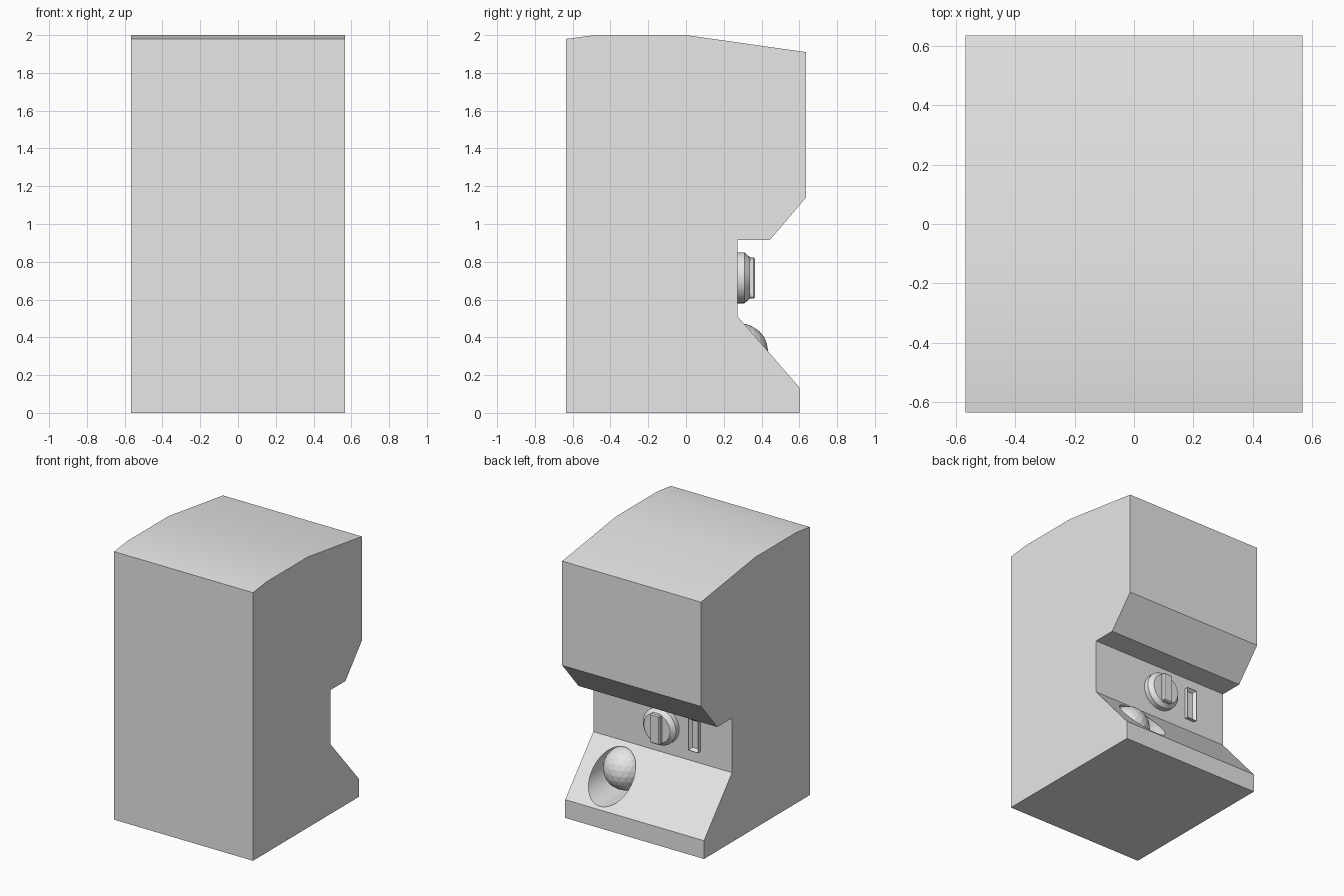
import bpy, bmesh
from math import radians
from mathutils import Matrix

if "Cube" in bpy.data.objects:
    bpy.data.objects.remove(bpy.data.objects["Cube"])

grey = bpy.data.materials.new("light_grey")
grey.use_nodes = True
grey.diffuse_color = (0.8, 0.8, 0.8, 1)
grey.node_tree.nodes["Principled BSDF"].inputs["Base Color"].default_value = (0.8, 0.8, 0.8, 1)

HALF_WIDTH = 0.567
PANEL_Y = 0.272
CONTROL_Z = 0.715


def add_object(name, bm):
    bmesh.ops.recalc_face_normals(bm, faces=bm.faces)
    mesh = bpy.data.meshes.new(name)
    bm.to_mesh(mesh)
    bm.free()
    mesh.materials.append(grey)
    obj = bpy.data.objects.new(name, mesh)
    bpy.context.collection.objects.link(obj)
    return obj


def activate(obj):
    bpy.ops.object.select_all(action='DESELECT')
    obj.select_set(True)
    bpy.context.view_layer.objects.active = obj


def smooth(obj):
    activate(obj)
    bpy.ops.object.shade_smooth_by_angle(angle=radians(30))


def add_cone(bm, x, z, y0, y1, r0, r1, segments=32):
    """Cylinder or cone frustum along +y, from y0 (radius r0) to y1 (radius r1)."""
    place = Matrix.Translation((x, (y0 + y1) / 2, z)) @ Matrix.Rotation(radians(-90), 4, 'X')
    return bmesh.ops.create_cone(bm, cap_ends=True, segments=segments, radius1=r0,
                                 radius2=r1, depth=y1 - y0, matrix=place)


def box(x, z, y0, y1, width, height):
    bm = bmesh.new()
    place = Matrix.Translation((x, (y0 + y1) / 2, z)) @ Matrix.Diagonal((width, y1 - y0, height, 1))
    bmesh.ops.create_cube(bm, size=1, matrix=place)
    return bm


# Cabinet: side profile (y, z) extruded across the width
profile = [(-0.635, 0), (0.6, 0), (0.6, 0.135), (PANEL_Y, 0.512), (PANEL_Y, 0.915),
           (0.444, 0.915), (0.635, 1.14), (0.635, 1.91), (0, 2), (-0.48, 2), (-0.635, 1.98)]
bm = bmesh.new()
side = bm.faces.new([bm.verts.new((-HALF_WIDTH, y, z)) for y, z in profile])
extruded = bmesh.ops.extrude_face_region(bm, geom=[side])
bmesh.ops.translate(bm, vec=(2 * HALF_WIDTH, 0, 0),
                    verts=[v for v in extruded["geom"] if isinstance(v, bmesh.types.BMVert)])
cabinet = add_object("cabinet", bm)

# Round dispensing chute bored into the sloped front
CHUTE_X, CHUTE_Z = 0.295, 0.317
bm = bmesh.new()
add_cone(bm, CHUTE_X, CHUTE_Z, 0.11, 0.8, 0.165, 0.165, 48)
cutter = add_object("chute_cutter", bm)
cutter.hide_render = True
bore = cabinet.modifiers.new("chute", 'BOOLEAN')
bore.operation = 'DIFFERENCE'
bore.solver = 'EXACT'
bore.object = cutter
activate(cabinet)
bpy.ops.object.modifier_apply(modifier=bore.name)
bpy.data.objects.remove(cutter)
smooth(cabinet)

# Faceted ball lying in the chute
bm = bmesh.new()
bmesh.ops.create_icosphere(bm, subdivisions=3, radius=0.153,
                           matrix=Matrix.Translation((CHUTE_X, 0.283, 0.322)))
add_object("ball", bm)

# Turning knob: disc with a chamfered face
bm = bmesh.new()
add_cone(bm, 0, CONTROL_Z, PANEL_Y - 0.01, 0.31, 0.135, 0.135)
add_cone(bm, 0, CONTROL_Z, 0.31, 0.34, 0.135, 0.107)
smooth(add_object("knob", bm))

# Upright grip on the knob, with bevelled edges
grip = add_object("knob_grip", box(0, CONTROL_Z, 0.33, 0.366, 0.08, 0.218))
bevel = grip.modifiers.new("bevel", 'BEVEL')
bevel.width = 0.008
bevel.segments = 1

# Coin slot: raised plate with a sunken opening
bm = box(-0.268, CONTROL_Z, PANEL_Y - 0.01, 0.297, 0.078, 0.235)
front = max(bm.faces, key=lambda f: f.calc_center_median().y)
bmesh.ops.inset_individual(bm, faces=[front], thickness=0.024)
bmesh.ops.translate(bm, verts=front.verts, vec=(0, -0.022, 0))
add_object("coin_slot", bm)
